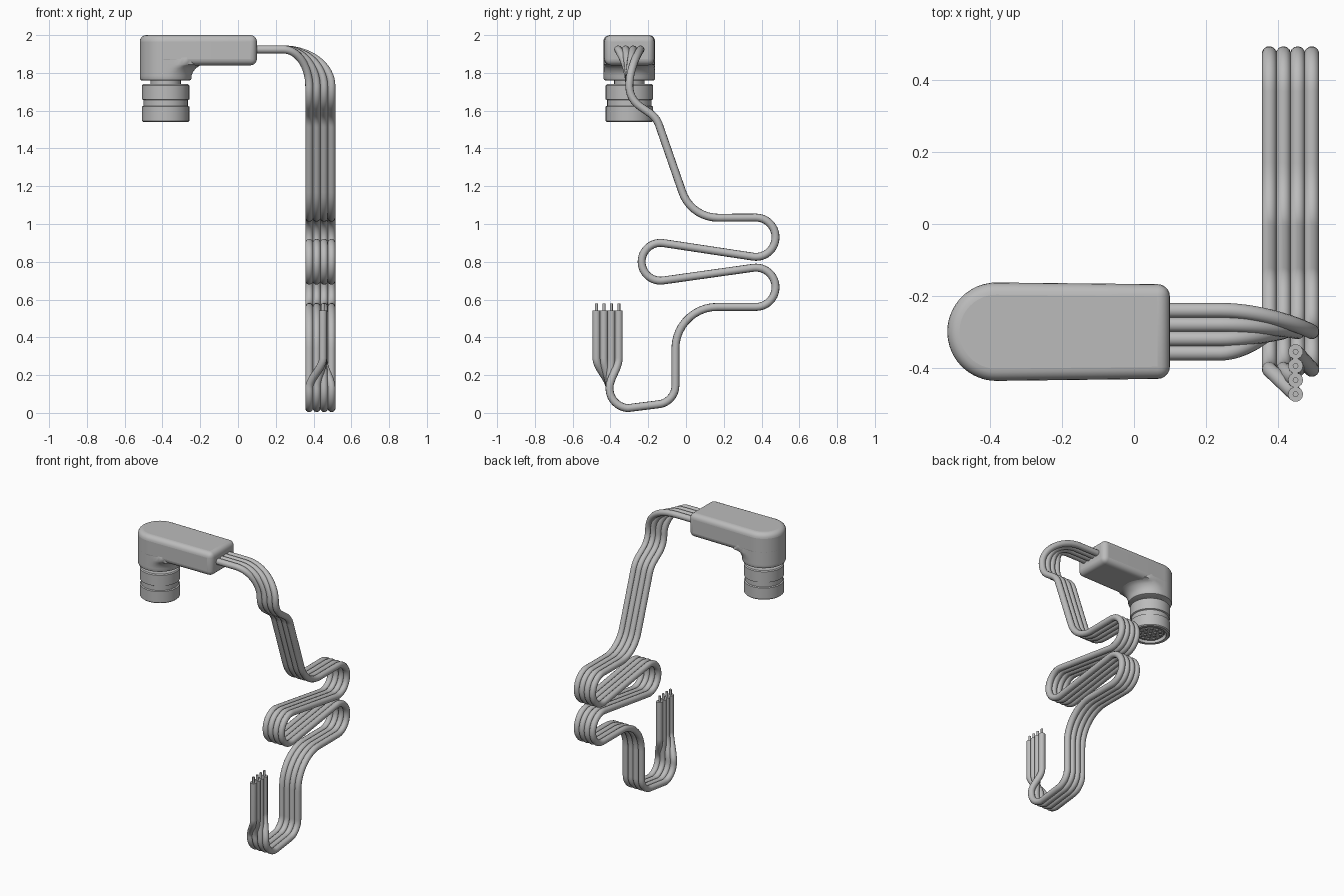
import bpy, bmesh, math
from math import sin, cos, pi, radians
from mathutils import Vector

if "Cube" in bpy.data.objects:
    bpy.data.objects.remove(bpy.data.objects["Cube"], do_unlink=True)

GREY = (0.5, 0.5, 0.5, 1)
mat = bpy.data.materials.new("plain_grey")
mat.use_nodes = True
mat.diffuse_color = GREY
mat.node_tree.nodes["Principled BSDF"].inputs["Base Color"].default_value = GREY

PLUG_X, PLUG_Y = -0.383, -0.30
HOUSING_R = 0.137
WIRE_R = 0.021
PITCH = 0.0395


def finish(ob, angle=35):
    ob.data.materials.clear()
    ob.data.materials.append(mat)
    bpy.ops.object.select_all(action="DESELECT")
    ob.select_set(True)
    bpy.context.view_layer.objects.active = ob
    bpy.ops.object.shade_smooth_by_angle(angle=radians(angle))
    return ob


def mesh_object(name, bm):
    bmesh.ops.recalc_face_normals(bm, faces=bm.faces)
    me = bpy.data.meshes.new(name)
    bm.to_mesh(me)
    bm.free()
    ob = bpy.data.objects.new(name, me)
    bpy.context.collection.objects.link(ob)
    return ob


def lathe(name, profile, shape=lambda r, a: (r * cos(a), r * sin(a)), n=48):
    """Spin (radius, z) points about the plug axis, capping both ends."""
    bm = bmesh.new()
    rings = []
    for r, z in profile:
        ring = []
        for i in range(n):
            x, y = shape(r, 2 * pi * i / n)
            ring.append(bm.verts.new((PLUG_X + x, PLUG_Y + y, z)))
        rings.append(ring)
    for lo, hi in zip(rings, rings[1:]):
        for i in range(n):
            j = (i + 1) % n
            bm.faces.new((lo[i], lo[j], hi[j], hi[i]))
    bm.faces.new(rings[0])
    bm.faces.new(rings[-1])
    return finish(mesh_object(name, bm))


def tube(name, points, radius):
    cu = bpy.data.curves.new(name, "CURVE")
    cu.dimensions = "3D"
    cu.bevel_depth = radius
    cu.bevel_resolution = 4
    cu.use_fill_caps = True
    sp = cu.splines.new("POLY")
    sp.points.add(len(points) - 1)
    for p, co in zip(sp.points, points):
        p.co = (*co, 1)
    ob = bpy.data.objects.new(name, cu)
    bpy.context.collection.objects.link(ob)
    bpy.ops.object.select_all(action="DESELECT")
    ob.select_set(True)
    bpy.context.view_layer.objects.active = ob
    bpy.ops.object.convert(target="MESH")
    return finish(bpy.context.object, 50)


def smooth(t):
    return t * t * (3 - 2 * t)


# Housing: round-ended, slightly tapered slab with soft edges
bm = bmesh.new()
outline = [(0.10, -0.431), (0.10, -0.168)]
for i in range(33):
    a = pi / 2 + pi * i / 32
    outline.append((PLUG_X + HOUSING_R * cos(a), PLUG_Y + HOUSING_R * sin(a)))
base = bm.faces.new([bm.verts.new((x, y, 1.84)) for x, y in outline])
top = bmesh.ops.extrude_face_region(bm, geom=[base])["geom"]
bmesh.ops.translate(bm, vec=(0, 0, 0.16),
                    verts=[v for v in top if isinstance(v, bmesh.types.BMVert)])
housing = mesh_object("housing", bm)
bev = housing.modifiers.new("soft_edges", "BEVEL")
bev.width = 0.034
bev.segments = 5
bev.angle_limit = radians(30)
bev.use_clamp_overlap = False
finish(housing, 40)


# Housing elbow: round collar that flares into the slab on one side only
def flare(r, a):
    r = min(r, HOUSING_R) + max(0, r - HOUSING_R) * max(0, cos(a))
    return r * cos(a), max(-0.136, min(0.136, r * sin(a)))


lathe("housing_elbow", [(0.128, 1.76), (0.134, 1.763), (0.137, 1.77), (0.137, 1.785),
                        (0.145, 1.805), (0.16, 1.825), (0.18, 1.838), (0.21, 1.845),
                        (0.21, 1.88), (0.137, 1.93)], flare)

# Coupling ring with grip groove and recessed face
lathe("coupling_ring", [(0.1, 1.57), (0.1, 1.54), (0.119, 1.54), (0.125, 1.546),
                        (0.125, 1.622), (0.117, 1.626), (0.117, 1.656), (0.125, 1.66),
                        (0.125, 1.734), (0.119, 1.74), (0.08, 1.74), (0.08, 1.77)])
lathe("contact_insert", [(0.084, 1.55), (0.088, 1.554), (0.088, 1.58)])

# Contacts in concentric rows
bm = bmesh.new()
for count, row_r in ((1, 0), (6, 0.033), (12, 0.066)):
    for i in range(count):
        a = 2 * pi * i / count
        geo = bmesh.ops.create_cone(bm, cap_ends=True, segments=12,
                                    radius1=0.01, radius2=0.01, depth=0.02)
        bmesh.ops.translate(bm, verts=geo["verts"], vec=(
            PLUG_X + row_r * cos(a), PLUG_Y + row_r * sin(a), 1.553))
finish(mesh_object("contacts", bm))

# Shared side path of the ribbon: arcs (y, z, radius, start, end) joined by straights
ARCS = [(-0.17, 1.73, 0.13, 180, 235), (-0.265, 1.48, 0.13, 55, 17),
        (0.17, 1.233, 0.20, 197, 270), (0.37, 0.93, 0.104, 90, -98),
        (-0.135, 0.80, 0.10, 82, 278), (0.37, 0.665, 0.104, 98, -90),
        (0.165, 0.34, 0.221, 90, 180), (-0.156, 0.145, 0.10, 0, -86),
        (-0.30, 0.13, 0.105, -94, -180)]
side_path = []
for cy, cz, r, a0, a1 in ARCS:
    steps = max(6, int(abs(a1 - a0) / 8))
    for k in range(steps + 1):
        a = radians(a0 + (a1 - a0) * k / steps)
        side_path.append((cy + r * cos(a), cz + r * sin(a)))

# Four wires: leave the housing flat, twist into the ribbon, then fan out at the tips
for i in range(4):
    off = (i - 1.5) * PITCH
    x = 0.436 + off
    y_in = -0.30 + off
    y_out = -0.415 + off
    pts = [(0.05, y_in, 1.924), (0.15, y_in, 1.924)]
    for k in range(17):
        t = k / 16
        pts.append((0.24 + (x - 0.24) * sin(t * pi / 2),
                    y_in + (PLUG_Y - y_in) * smooth(t),
                    1.73 + 0.194 * cos(t * pi / 2)))
    pts += [(x, y, z) for y, z in side_path[1:]]
    for k in range(1, 13):
        t = k / 12
        pts.append((x + (0.45 - x) * smooth(t),
                    -0.405 + (y_out + 0.405) * smooth(t), 0.13 + 0.16 * t))
    pts.append((0.45, y_out, 0.543))
    tube(f"wire_{i + 1}", pts, WIRE_R)
    tube(f"wire_core_{i + 1}", [(0.45, y_out, 0.53), (0.45, y_out, 0.58)], 0.008)
